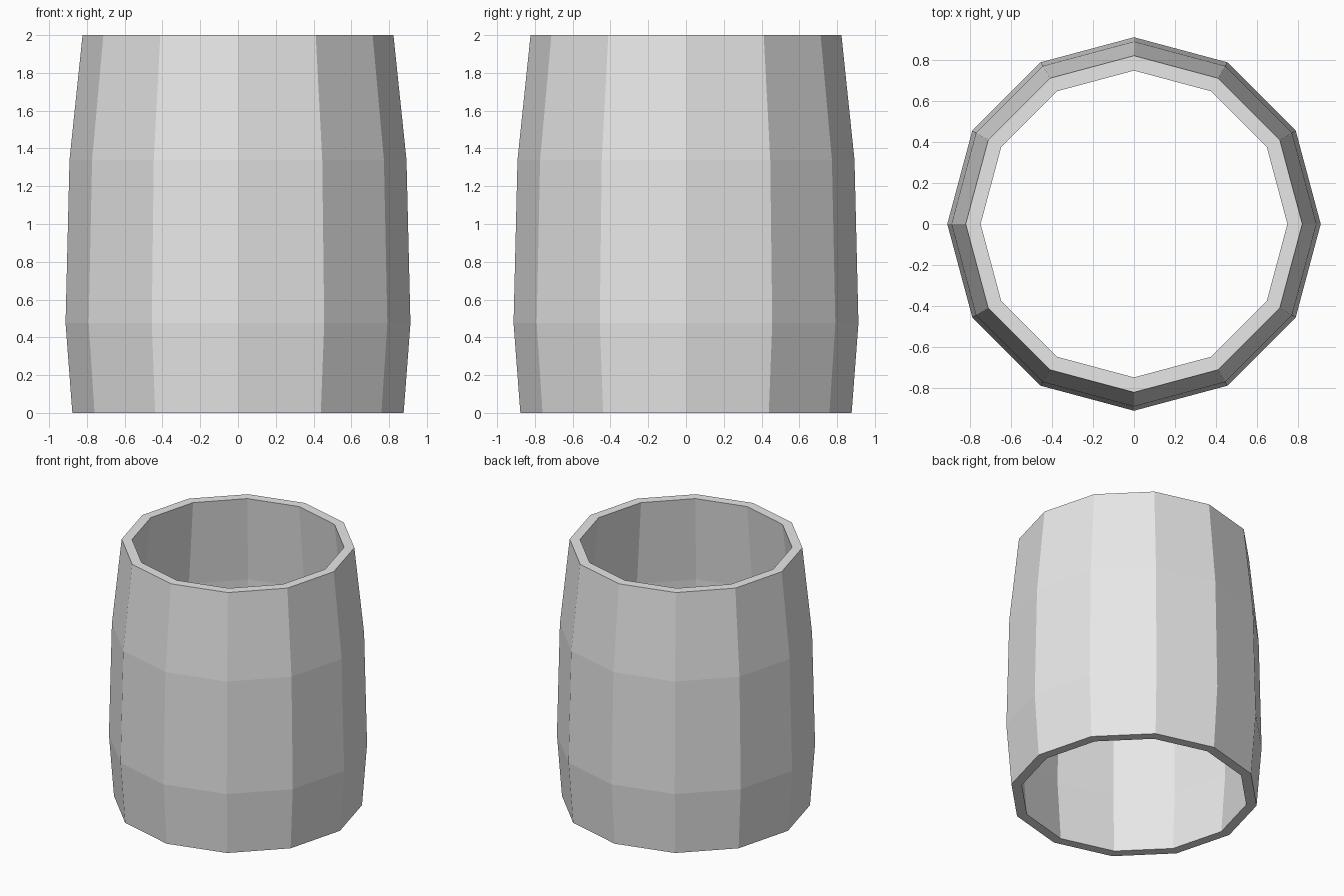
import bpy, bmesh, math

if "Cube" in bpy.data.objects:
    bpy.data.objects.remove(bpy.data.objects["Cube"])

SIDES = 12
# (radius, height) around the closed wall section: up the outside, down the inside
PROFILE = [(0.877, 0.0), (0.913, 0.475), (0.892, 1.34), (0.823, 2.0),
           (0.75, 2.0), (0.818, 1.34), (0.839, 0.475), (0.803, 0.0)]

grey = bpy.data.materials.new("light grey")
grey.diffuse_color = (0.8, 0.8, 0.8, 1.0)
grey.use_nodes = True
grey.node_tree.nodes["Principled BSDF"].inputs["Base Color"].default_value = grey.diffuse_color

# Open barrel wall: one ring of vertices per profile point, bridged in a loop
bm = bmesh.new()
rings = []
for r, z in PROFILE:
    rings.append([bm.verts.new((r * math.cos(math.tau * i / SIDES),
                                r * math.sin(math.tau * i / SIDES), z))
                  for i in range(SIDES)])
for k, low in enumerate(rings):
    high = rings[(k + 1) % len(rings)]
    for i in range(SIDES):
        j = (i + 1) % SIDES
        bm.faces.new((low[i], low[j], high[j], high[i]))
bmesh.ops.recalc_face_normals(bm, faces=bm.faces)

mesh = bpy.data.meshes.new("barrel_wall")
bm.to_mesh(mesh)
bm.free()
mesh.materials.append(grey)
bpy.context.collection.objects.link(bpy.data.objects.new("barrel_wall", mesh))
